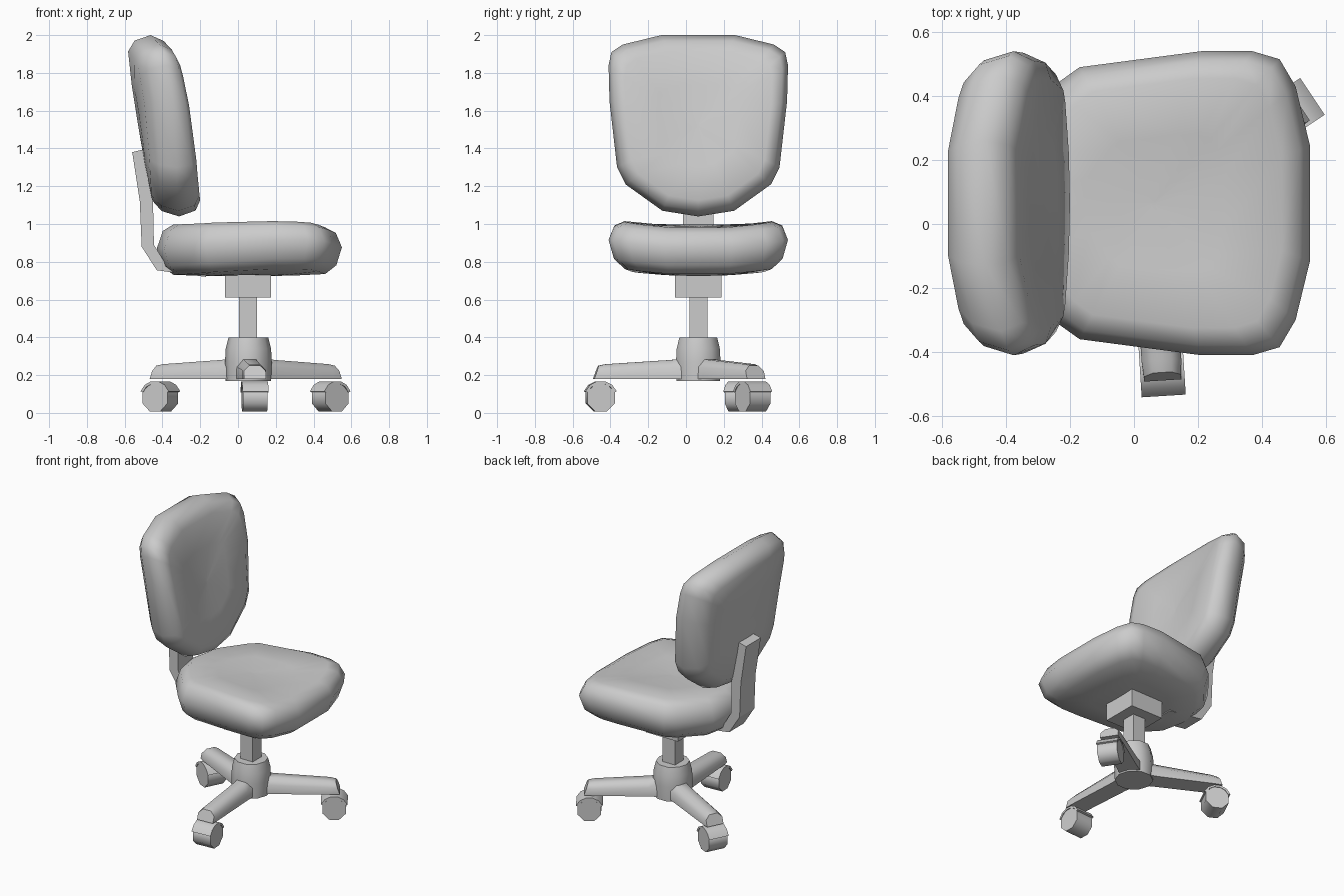
import bpy, bmesh, math
from mathutils import Matrix, Vector

if "Cube" in bpy.data.objects:
    bpy.data.objects.remove(bpy.data.objects["Cube"])

CX, CY = 0.055, 0.065  # column axis


def make(name, verts, faces, mat=None, smooth=None):
    bm = bmesh.new()
    vs = [bm.verts.new(v) for v in verts]
    for f in faces:
        bm.faces.new([vs[i] for i in f])
    if mat:
        bm.transform(mat)
    bmesh.ops.recalc_face_normals(bm, faces=bm.faces)
    me = bpy.data.meshes.new(name)
    bm.to_mesh(me)
    bm.free()
    ob = bpy.data.objects.new(name, me)
    bpy.context.collection.objects.link(ob)
    if smooth:
        bpy.ops.object.select_all(action='DESELECT')
        ob.select_set(True)
        bpy.context.view_layer.objects.active = ob
        bpy.ops.object.shade_smooth_by_angle(angle=math.radians(smooth))
    return ob


def loft(name, rings, mat=None, smooth=None):
    """Skin a list of equal rings and cap both ends."""
    n = len(rings[0])
    verts = [p for r in rings for p in r]
    faces = [(k*n + i, k*n + (i+1) % n, (k+1)*n + (i+1) % n, (k+1)*n + i)
             for k in range(len(rings)-1) for i in range(n)]
    faces += [tuple(range(n)), tuple(range(len(verts)-n, len(verts)))]
    return make(name, verts, faces, mat, smooth)


def prism(name, pts, w, mat=None, smooth=None):
    """Extrude an x-z profile symmetrically along y."""
    return loft(name, [[(x, s*w/2, z) for x, z in pts] for s in (-1, 1)], mat, smooth)


def box(name, x0, x1, z0, z1, w):
    prism(name, [(x0, z0), (x1, z0), (x1, z1), (x0, z1)], w, Matrix.Translation((0, CY, 0)))


def cushion(name, half, place, front, back, bend):
    """Padded slab: inset rings of a mirrored outline, dished across its width."""
    out = half + [(-u, v) for u, v in reversed(half) if u > 0]
    vmin, vmax = min(p[1] for p in half), max(p[1] for p in half)
    vc = (vmin + vmax) / 2
    layers = [(.02, 1), (.45, 1), (.82, 1), (.935, .72), (1, 0),
              (.94, -.65), (.82, -.96), (.45, -1), (.02, -1)]
    rings = []
    for s, d in layers:
        ring = []
        for u, v in out:
            u, v = u*s, vc + (v-vc)*s
            t = (v-vmin)/(vmax-vmin)
            thick = front + (0.13-front)*(1-t) if d > 0 else back
            ring.append(place(u, v, d*thick + bend*min(1, 2*t)*(u/.47)**2))
        rings.append(ring)
    loft(name, rings, None, 80)


# Padded seat
cushion("seat",
        [(.18, .55), (.365, .505), (.45, .455), (.475, .37), (.475, .21), (.425, -.17),
         (.375, -.24), (.19, -.39), (0, -.43)],
        lambda u, v, d: (v, CY + u, .87 + d), .105, .145, .045)

# Padded, reclined backrest
cushion("backrest",
        [(.195, 2.0), (.40, 1.95), (.46, 1.91), (.475, 1.84), (.47, 1.65), (.43, 1.30),
         (.385, 1.21), (.19, 1.07), (0, 1.04)],
        lambda u, v, d: (-.39 - .17*(v-1.5) + d, CY + u, v), .09, .135, .07)

# Bent bar joining seat and backrest
prism("back_support",
      [(-.17, .72), (-.43, .755), (-.51, .88), (-.52, 1.12), (-.56, 1.38), (-.50, 1.395),
       (-.45, 1.12), (-.445, .89), (-.39, .80), (-.17, .76)],
      .16, Matrix.Translation((0, CY, 0)))

# Seat mount and square column
box("seat_mount", -.07, .175, .61, .74, .245)
box("column", .005, .10, .36, .63, .095)

# Base hub
loft("base_hub", [[(CX + r*math.cos(a*math.pi/5), CY + r*math.sin(a*math.pi/5), z) for a in range(10)]
                  for r, z in ((.12, .17), (.124, .27), (.12, .34), (.105, .40))], None, 40)


# Three legs with casters
def leg_ring(r, rt, w, h):
    return [(r, -w, .18), (r+(rt-r)*.6, -w, .18+.6*h), (rt, -.5*w, .18+h),
            (rt, .5*w, .18+h), (r+(rt-r)*.6, w, .18+.6*h), (r, w, .18)]


def arc(r, a0, a1, n):
    return [(.52 + r*math.cos(math.radians(a0+(a1-a0)*i/n)),
             .08 + r*math.sin(math.radians(a0+(a1-a0)*i/n))) for i in range(n+1)]


for k in range(3):
    m = Matrix.Translation((CX, CY, 0)) @ Matrix.Rotation(math.radians(-86.4 + 120*k), 4, 'Z')
    loft(f"leg_{k+1}", [leg_ring(.05, .05, .07, .11), leg_ring(.15, .15, .065, .10),
                        leg_ring(.50, .49, .062, .078), leg_ring(.555, .53, .058, .07)], m, 50)
    prism(f"caster_wheel_{k+1}", arc(.079, 22.5, 337.5 + 0, 7), .13, m, 50)
    prism(f"caster_fender_{k+1}", arc(.09, 22, 158, 5) + arc(.076, 158, 22, 5), .138, m, 50)
